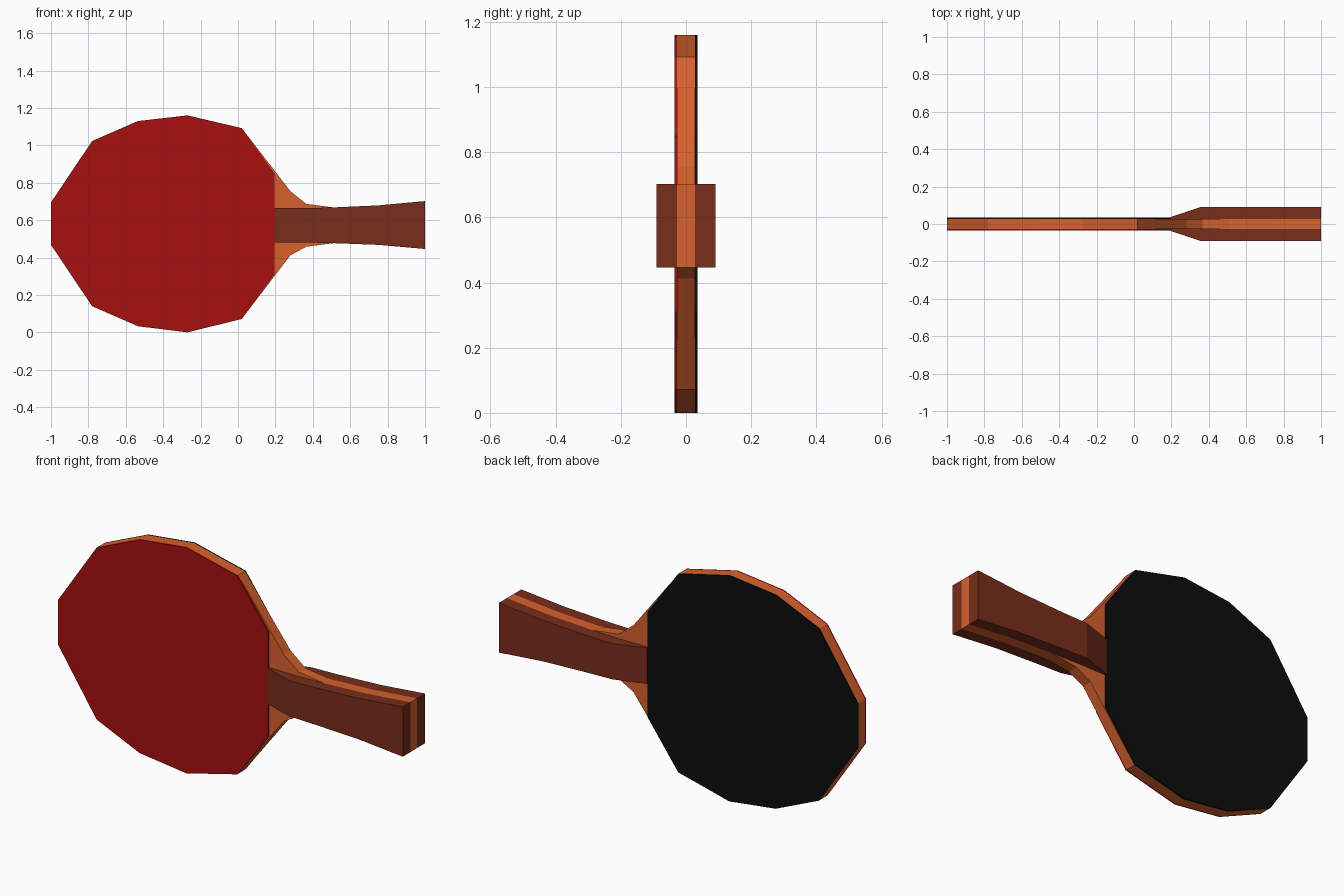
import bpy, bmesh

if "Cube" in bpy.data.objects:
    bpy.data.objects.remove(bpy.data.objects["Cube"])


def material(name, rgb):
    m = bpy.data.materials.new(name)
    m.diffuse_color = (*rgb, 1)
    m.use_nodes = True
    m.node_tree.nodes["Principled BSDF"].inputs["Base Color"].default_value = m.diffuse_color
    return m


def slab(name, stations, mat):
    """Solid from stations (x, z_top, z_bottom, y_front, y_back) running along x."""
    bm = bmesh.new()
    rows = []
    for x, zt, zb, yf, yb in stations:
        rows.append([bm.verts.new((x, y, z)) for y, z in
                     ((yf, zb), (yb, zb), (yb, zt), (yf, zt))])
    for a, b in zip(rows, rows[1:]):
        for i in range(4):
            j = (i + 1) % 4
            bm.faces.new((a[i], a[j], b[j], b[i]))
    bm.faces.new(rows[0])
    bm.faces.new(rows[-1])
    # merge the coplanar strips into clean flat faces
    bmesh.ops.dissolve_limit(bm, angle_limit=0.01, verts=bm.verts, edges=bm.edges)
    bmesh.ops.recalc_face_normals(bm, faces=bm.faces)
    mesh = bpy.data.meshes.new(name)
    bm.to_mesh(mesh)
    bm.free()
    ob = bpy.data.objects.new(name, mesh)
    bpy.context.collection.objects.link(ob)
    mesh.materials.append(mat)
    return ob


wood = material("wood", (0.67, 0.12, 0.026))
dark = material("dark_wood", (0.19, 0.027, 0.011))
red = material("red_rubber", (0.39, 0.005, 0.005))
black = material("black_rubber", (0.004, 0.004, 0.004))

# outlines as (x, top, bottom)
head = [(-1.0, 0.695, 0.468), (-0.78, 1.023, 0.14), (-0.535, 1.13, 0.033),
        (-0.27, 1.16, 0.0), (0.02, 1.092, 0.072)]
neck = [(0.28, 0.755, 0.412), (0.365, 0.687, 0.458)]
grip = [(0.51, 0.668, 0.477), (0.75, 0.679, 0.468), (1.0, 0.702, 0.446)]
CORE, FACE, GRIP = 0.027, 0.035, 0.09

# wooden core running through head and handle
slab("wooden_blade", [(*p, -CORE, CORE) for p in head + neck + grip], wood)

# rubber sheets and handle scales on both sides
rubber = head + [(0.195, 0.85, 0.31)]
scale = [(0.195, 0.665, 0.48), (0.355, 0.664, 0.481)] + grip
for side, label, mat in ((-1, "front", red), (1, "back", black)):
    slab(label + "_rubber", [(*p, side * FACE, side * CORE) for p in rubber], mat)
    slab(label + "_handle_scale",
         [(*p, side * (0.037 if i == 0 else GRIP), side * CORE)
          for i, p in enumerate(scale)], dark)
